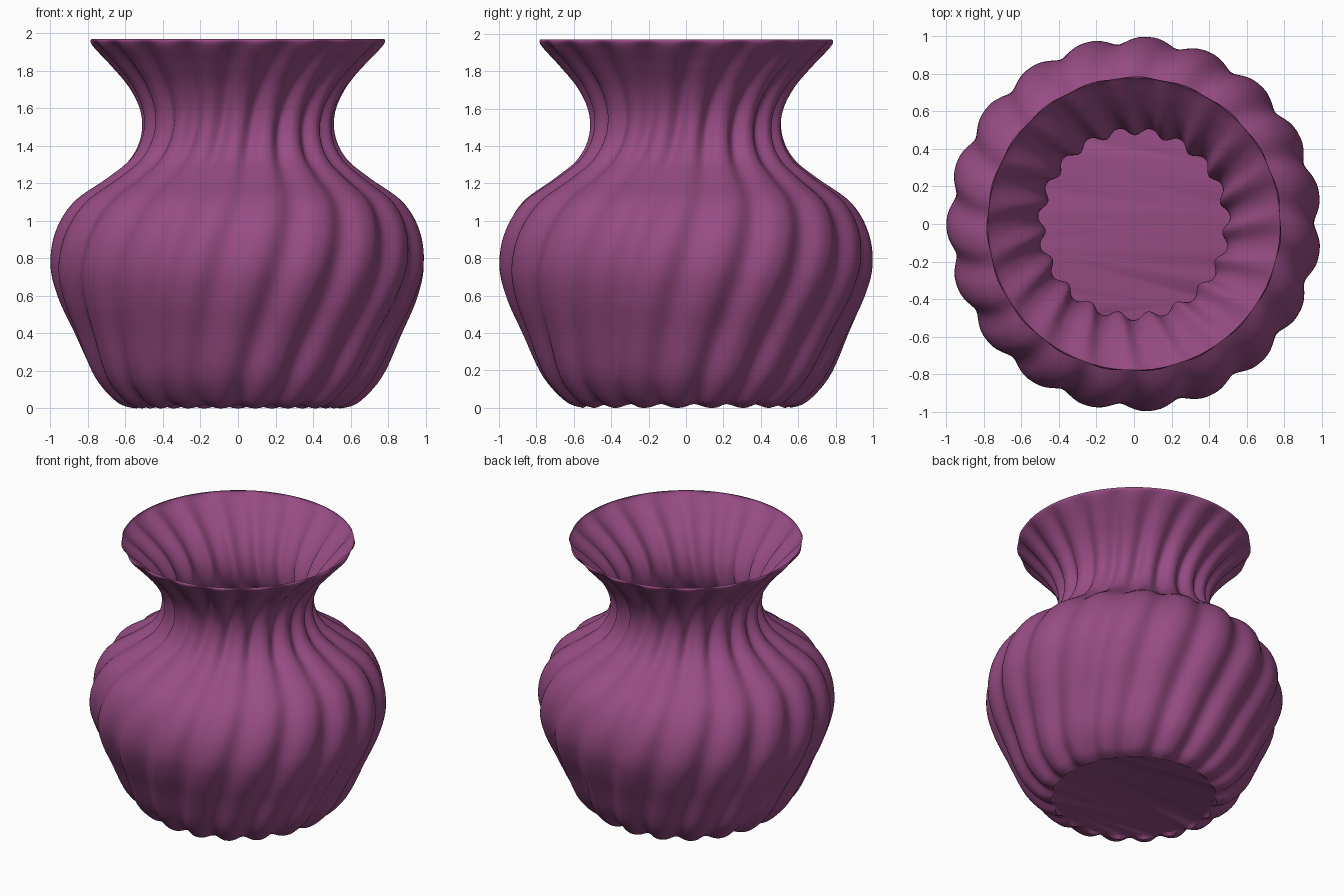
import bpy, bmesh, math
from mathutils import Vector

cube = bpy.data.objects.get("Cube")
if cube:
    bpy.data.objects.remove(cube)

LOBES, SEGMENTS, RINGS = 19, 304, 90
TWIST = math.radians(18.5)    # turn per unit of height
FLOOR_Z = 0.02

# Outer silhouette: radius, height, flute depth
PROFILE = [(0.56, 0.0, 0.02), (0.65, 0.035, 0.035), (0.77, 0.17, 0.04),
           (0.875, 0.4, 0.04), (0.96, 0.59, 0.04), (1.0, 0.76, 0.04),
           (0.975, 0.94, 0.04), (0.88, 1.1, 0.04), (0.7, 1.23, 0.04),
           (0.58, 1.33, 0.04), (0.52, 1.45, 0.04), (0.52, 1.58, 0.04),
           (0.58, 1.71, 0.04), (0.68, 1.83, 0.04), (0.765, 1.92, 0.03),
           (0.787, 1.955, 0.012), (0.78, 1.97, 0.0)]


def sample(t):
    """Smooth spline through the profile, t from 0 to 1."""
    last = len(PROFILE) - 1
    i = min(int(t * last), last - 1)
    u = t * last - i
    a, b, c, d = (Vector(PROFILE[min(max(k, 0), last)]) for k in range(i - 1, i + 3))
    return 0.5 * (2 * b + (c - a) * u + (2 * a - 5 * b + 4 * c - d) * u ** 2
                  + (3 * b - a - 3 * c + d) * u ** 3)


purple = bpy.data.materials.new("plum purple")
purple.use_nodes = True
colour = (0.31, 0.072, 0.23, 1)
purple.diffuse_color = colour
purple.node_tree.nodes["Principled BSDF"].inputs["Base Color"].default_value = colour

# Fluted wall: broad lobes with soft grooves, twisting upward
bm = bmesh.new()
rings = []
for j in range(RINGS + 1):
    radius, z, depth = sample(j / RINGS)
    ring = []
    for i in range(SEGMENTS):
        a = 2 * math.pi * i / SEGMENTS
        groove = ((1 - math.cos(LOBES * a)) / 2) ** 1.4
        angle = a + math.pi / 2 + TWIST * z
        r = radius - depth * groove
        lift = FLOOR_Z * groove * max(0, 1 - z / 0.15)
        ring.append(bm.verts.new((r * math.cos(angle), r * math.sin(angle), z + lift)))
    rings.append(ring)
for low, high in zip(rings, rings[1:]):
    for i in range(SEGMENTS):
        k = (i + 1) % SEGMENTS
        bm.faces.new((low[i], low[k], high[k], high[i]))

# Flat floor, joined to the foot of the wall
inner = [bm.verts.new((v.co.x * 0.96, v.co.y * 0.96, FLOOR_Z)) for v in rings[0]]
for i in range(SEGMENTS):
    k = (i + 1) % SEGMENTS
    bm.faces.new((rings[0][k], rings[0][i], inner[i], inner[k]))
bm.faces.new(inner[::-1])

mesh = bpy.data.meshes.new("vase")
bm.to_mesh(mesh)
bm.free()
mesh.materials.append(purple)
vase = bpy.data.objects.new("vase", mesh)
bpy.context.collection.objects.link(vase)
bpy.context.view_layer.objects.active = vase
vase.select_set(True)
bpy.ops.object.shade_smooth_by_angle(angle=math.radians(40))
